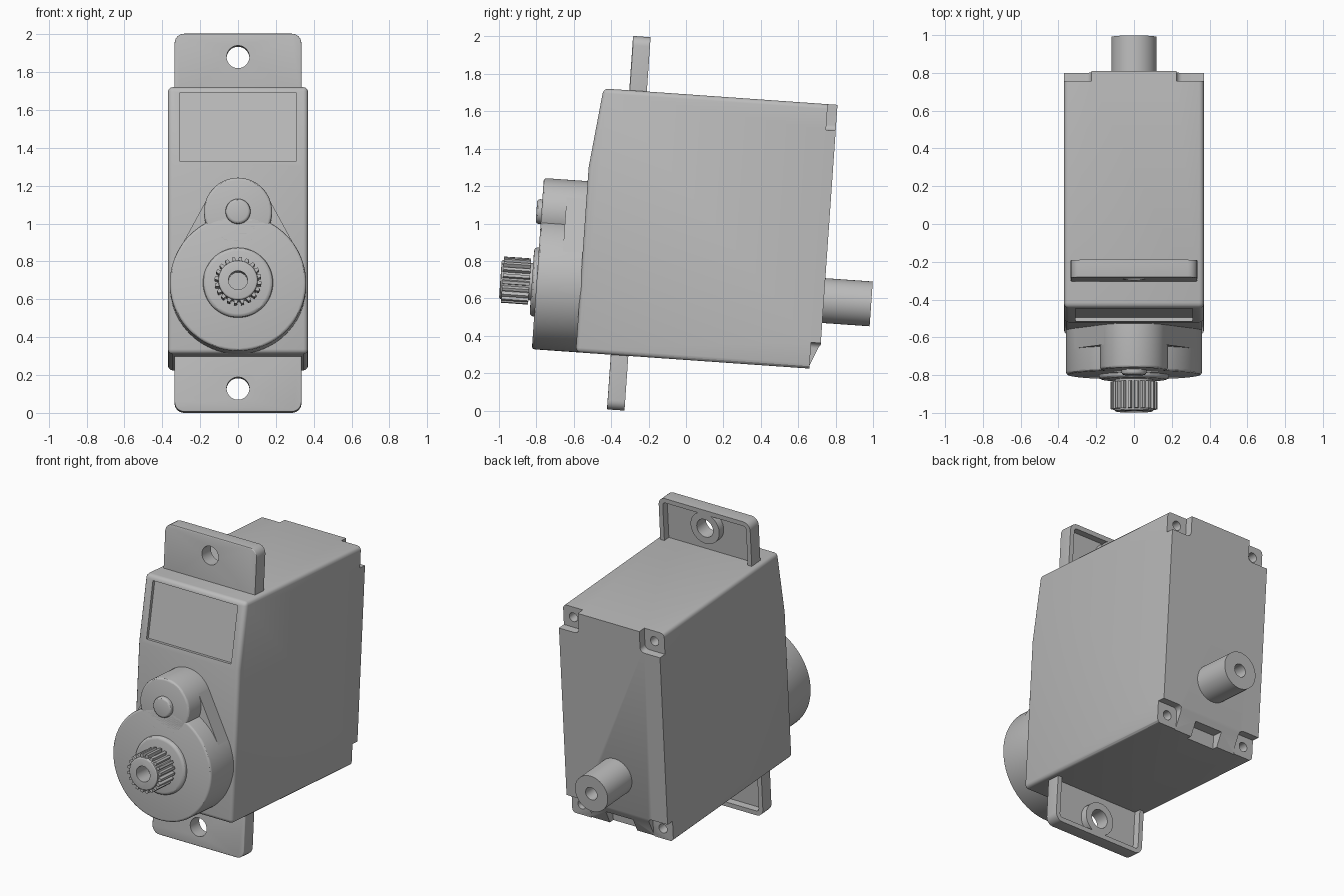
import bpy, bmesh
from math import sin, cos, pi, radians
from mathutils import Matrix

cube = bpy.data.objects.get("Cube")
if cube:
    bpy.data.objects.remove(cube, do_unlink=True)

grey = bpy.data.materials.new("grey_plastic")
grey.use_nodes = True
grey.diffuse_color = (0.5, 0.5, 0.5, 1)
grey.node_tree.nodes["Principled BSDF"].inputs["Base Color"].default_value = (0.5, 0.5, 0.5, 1)

parts = []
BACK = 0.694      # rear face of the case
SHAFT_Z = 0.63    # height of the output shaft


def circle(x, z, r, n=64):
    return [(x + r * cos(2 * pi * i / n), z + r * sin(2 * pi * i / n)) for i in range(n)]


def rounded_rect(x0, x1, z0, z1, r, n=6):
    pts = []
    corners = [(x1 - r, z1 - r), (x0 + r, z1 - r), (x0 + r, z0 + r), (x1 - r, z0 + r)]
    for k, (cx, cz) in enumerate(corners):
        for i in range(n + 1):
            a = (k + i / n) * pi / 2
            pts.append((cx + r * cos(a), cz + r * sin(a)))
    return pts


def prism(name, pts, a, b, axis="Y", bevel=0.0, pick=None, keep=True):
    """Extrude a 2D profile from a to b along an axis; bevel the edges at a, or those picked."""
    bm = bmesh.new()
    place = (lambda p, d: (p[0], d, p[1])) if axis == "Y" else (lambda p, d: (d, p[0], p[1]))
    ends = [[bm.verts.new(place(p, d)) for p in pts] for d in (a, b)]
    for ring in ends:
        bm.faces.new(ring)
    n = len(pts)
    for i in range(n):
        j = (i + 1) % n
        bm.faces.new((ends[0][i], ends[0][j], ends[1][j], ends[1][i]))
    bmesh.ops.recalc_face_normals(bm, faces=bm.faces)
    if bevel:
        pick = pick or (lambda e: all(abs(v.co.y - a) < 1e-5 for v in e.verts))
        bmesh.ops.bevel(bm, geom=[e for e in bm.edges if pick(e)], offset=bevel,
                        segments=3, profile=0.5, affect="EDGES")
    mesh = bpy.data.meshes.new(name)
    bm.to_mesh(mesh)
    bm.free()
    obj = bpy.data.objects.new(name, mesh)
    bpy.context.collection.objects.link(obj)
    if keep:
        mesh.materials.append(grey)
        parts.append(obj)
    return obj


def cut(target, pts, a, b, axis="Y", cutter=None):
    """Subtract an extruded profile, or a ready-made cutter, from a part."""
    cutter = cutter or prism("cutter", pts, a, b, axis, keep=False)
    cutter.hide_render = True
    mod = target.modifiers.new("cut", "BOOLEAN")
    mod.operation = "DIFFERENCE"
    mod.solver = "EXACT"
    mod.object = cutter
    bpy.context.view_layer.objects.active = target
    bpy.ops.object.modifier_apply(modifier=mod.name)
    bpy.data.objects.remove(cutter, do_unlink=True)


# Case: side profile with a sloping upper front, long and front edges rounded
def case_edge(e):
    p, q = e.verts[0].co, e.verts[1].co
    at_bend = abs(p.z - 1.26) < 0.01 and abs(q.z - 1.26) < 0.01
    return min(p.y, q.y) < 0.6 and not at_bend


profile = [(-0.61, 0.27), (BACK, 0.27), (BACK, 1.687), (-0.56, 1.687), (-0.61, 1.26)]
case = prism("case", profile, -0.37, 0.37, "X", bevel=0.025, pick=case_edge)

# Recessed panel on the sloping front
panel = [(-0.70, 1.29), (-0.586, 1.29), (-0.543, 1.655), (-0.70, 1.655)]
cut(case, panel, -0.31, 0.31, "X")

# Corner screw notches on the rear face
for side in (-1, 1):
    for low, high, screw_z in ((1.548, 1.85, 1.617), (0.11, 0.41, 0.34)):
        x0, x1 = sorted((side * 0.225, side * 0.5))
        cut(case, rounded_rect(x0, x1, low, high, 0.03), 0.642, 0.8)
        cut(case, circle(side * 0.297, screw_z, 0.03, 24), 0.54, 0.7)

# Sloped lower rear edge with the cable slot
cut(case, [(0.635, 0.2), (0.635, 0.27), (BACK, 0.41), (0.8, 0.41), (0.8, 0.2)], -0.23, 0.23, "X")
cut(case, [(-0.1, 0.2), (0.1, 0.2), (0.1, 0.36), (-0.1, 0.36)], 0.6, 0.8)

# Rear pivot boss
boss = prism("rear_pivot", circle(0, 0.638, 0.12), BACK - 0.03, 0.948)
cut(boss, circle(0, 0.638, 0.042, 32), 0.8, 1.0)

# Mounting ears: hollow backs with a ring around each screw hole
for name, tip, sign in (("top_ear", 1.978, 1), ("bottom_ear", -0.023, -1)):
    z0, z1 = sorted((tip, tip - sign * 0.38))
    ear = prism(name, rounded_rect(-0.335, 0.335, z0, z1, 0.05), -0.422, -0.328, bevel=0.006)
    hole_z = tip - sign * 0.123
    p0, p1 = sorted((tip - sign * 0.03, tip - sign * 0.36))
    pocket = prism("cutter", rounded_rect(-0.305, 0.305, p0, p1, 0.02), -0.375, -0.2, keep=False)
    cut(pocket, circle(0, hole_z, 0.105, 48), -0.5, 0.0)
    cut(ear, None, 0, 0, cutter=pocket)
    cut(ear, circle(0, hole_z, 0.06, 40), -0.6, -0.1)

# Gear housing: large and small drums joined by lower tangent webs
IDLER_Z, BIG, SMALL = 1.007, 0.36, 0.18
prism("gear_drum", circle(0, SHAFT_Z, BIG, 96), -0.845, -0.58, bevel=0.015)
prism("idler_drum", circle(0, IDLER_Z, SMALL), -0.845, -0.54, bevel=0.015)
tilt = (BIG - SMALL) / (IDLER_Z - SHAFT_Z)
reach = (1 - tilt * tilt) ** 0.5
right_side = [(BIG * reach, SHAFT_Z + BIG * tilt), (SMALL * reach, IDLER_Z + SMALL * tilt)]
prism("housing_web", right_side + [(-x, z) for x, z in reversed(right_side)], -0.716, -0.58)
prism("idler_pin", circle(0, IDLER_Z, 0.066, 40), -0.872, -0.82, bevel=0.015)

# Output shaft: collar, neck and toothed end with a screw hole
prism("shaft_collar", circle(0, SHAFT_Z, 0.185), -0.87, -0.82, bevel=0.02)
prism("shaft_neck", circle(0, SHAFT_Z, 0.1, 48), -0.9, -0.84)
TEETH = 20
teeth = []
for i in range(TEETH):
    for step, r in ((0, 0.104), (0.3, 0.104), (0.45, 0.124), (0.85, 0.124)):
        a = 2 * pi * (i + step) / TEETH
        teeth.append((r * cos(a), SHAFT_Z + r * sin(a)))
shaft = prism("output_shaft", teeth, -1.027, -0.882)
prism_tip = prism("shaft_tip", circle(0, SHAFT_Z, 0.104, 60), -1.039, -0.9, bevel=0.01)
for part in (shaft, prism_tip):
    cut(part, circle(0, SHAFT_Z, 0.05, 32), -1.2, -0.92)

# Lean everything back slightly and shade the curved faces smooth
for obj in parts:
    obj.data.transform(Matrix.Rotation(radians(-4), 4, "X"))
    bpy.ops.object.select_all(action="DESELECT")
    obj.select_set(True)
    bpy.context.view_layer.objects.active = obj
    bpy.ops.object.shade_smooth_by_angle(angle=radians(30))
